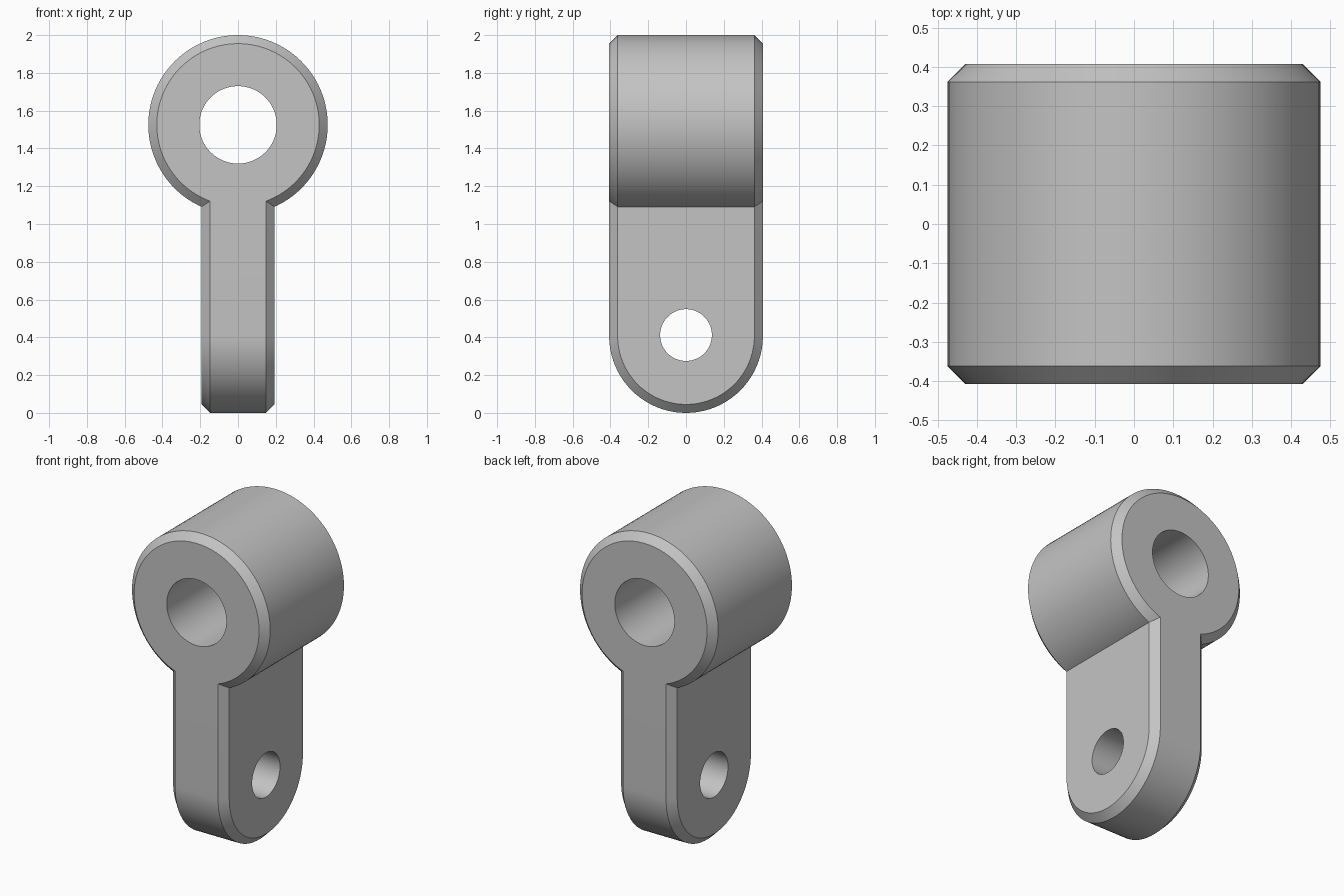
import bpy
import bmesh
from math import cos, sin, pi, radians

cube = bpy.data.objects.get("Cube")
if cube:
    bpy.data.objects.remove(cube)

DEPTH = 0.407      # half depth of the whole part, and radius of the tab end
BOSS_R, BOSS_Z, BORE_R = 0.475, 1.525, 0.205
TAB_X, TAB_TOP = 0.193, 1.27
PIN_R, PIN_Z = 0.137, 0.412
BEVEL = 0.045
SEGMENTS = 96

grey = bpy.data.materials.new("plain grey")
grey.use_nodes = True
colour = (0.55, 0.55, 0.55, 1)
grey.diffuse_color = colour
grey.node_tree.nodes["Principled BSDF"].inputs["Base Color"].default_value = colour


def loft(name, rings, closed):
    """Skin a row of equal point rings; cap the ends unless it loops round."""
    bm = bmesh.new()
    loops = [[bm.verts.new(p) for p in ring] for ring in rings]
    n = len(loops[0])
    pairs = list(zip(loops, loops[1:]))
    if closed:
        pairs.append((loops[-1], loops[0]))
    else:
        bm.faces.new(loops[0])
        bm.faces.new(loops[-1])
    for a, b in pairs:
        for i in range(n):
            j = (i + 1) % n
            bm.faces.new((a[i], a[j], b[j], b[i]))
    bmesh.ops.recalc_face_normals(bm, faces=bm.faces)
    mesh = bpy.data.meshes.new(name)
    bm.to_mesh(mesh)
    bm.free()
    mesh.materials.append(grey)
    obj = bpy.data.objects.new(name, mesh)
    bpy.context.collection.objects.link(obj)
    return obj


def arc(radius, start, end, steps):
    return [(radius * cos(start + (end - start) * i / steps),
             radius * sin(start + (end - start) * i / steps)) for i in range(steps + 1)]


def combine(target, other, operation):
    """Apply a boolean and remove the used-up operand."""
    mod = target.modifiers.new(operation.lower(), 'BOOLEAN')
    mod.operation = operation
    mod.solver = 'EXACT'
    mod.object = other
    bpy.context.view_layer.objects.active = target
    bpy.ops.object.modifier_apply(modifier=mod.name)
    bpy.data.objects.remove(other)


# Bored boss with bevelled rims, lying along y
profile = [(BORE_R, -DEPTH), (BOSS_R - BEVEL, -DEPTH), (BOSS_R, BEVEL - DEPTH),
           (BOSS_R, DEPTH - BEVEL), (BOSS_R - BEVEL, DEPTH), (BORE_R, DEPTH)]
boss = loft("pivot_bracket",
            [[(x, y, BOSS_Z + z) for x, z in arc(r, 0, 2 * pi, SEGMENTS)[:-1]]
             for r, y in profile], True)


# Round-ended tab, bevelled along both sides
def tab_ring(x, radius):
    end = [(x, y, DEPTH + z) for y, z in arc(radius, pi, 2 * pi, SEGMENTS // 2)]
    return end + [(x, radius, TAB_TOP), (x, -radius, TAB_TOP)]


tab = loft("tab", [tab_ring(-TAB_X, DEPTH - BEVEL), tab_ring(BEVEL - TAB_X, DEPTH),
                   tab_ring(TAB_X - BEVEL, DEPTH), tab_ring(TAB_X, DEPTH - BEVEL)], False)

# Pin hole through the tab
pin = loft("pin_cutter",
           [[(x, y, PIN_Z + z) for y, z in arc(PIN_R, 0, 2 * pi, SEGMENTS)[:-1]]
            for x in (-1, 1)], False)
pin.hide_render = True
combine(tab, pin, 'DIFFERENCE')
combine(boss, tab, 'UNION')

# Smooth the rounds, keep the edges crisp
bpy.ops.object.select_all(action='DESELECT')
boss.select_set(True)
bpy.context.view_layer.objects.active = boss
bpy.ops.object.shade_smooth_by_angle(angle=radians(30))
